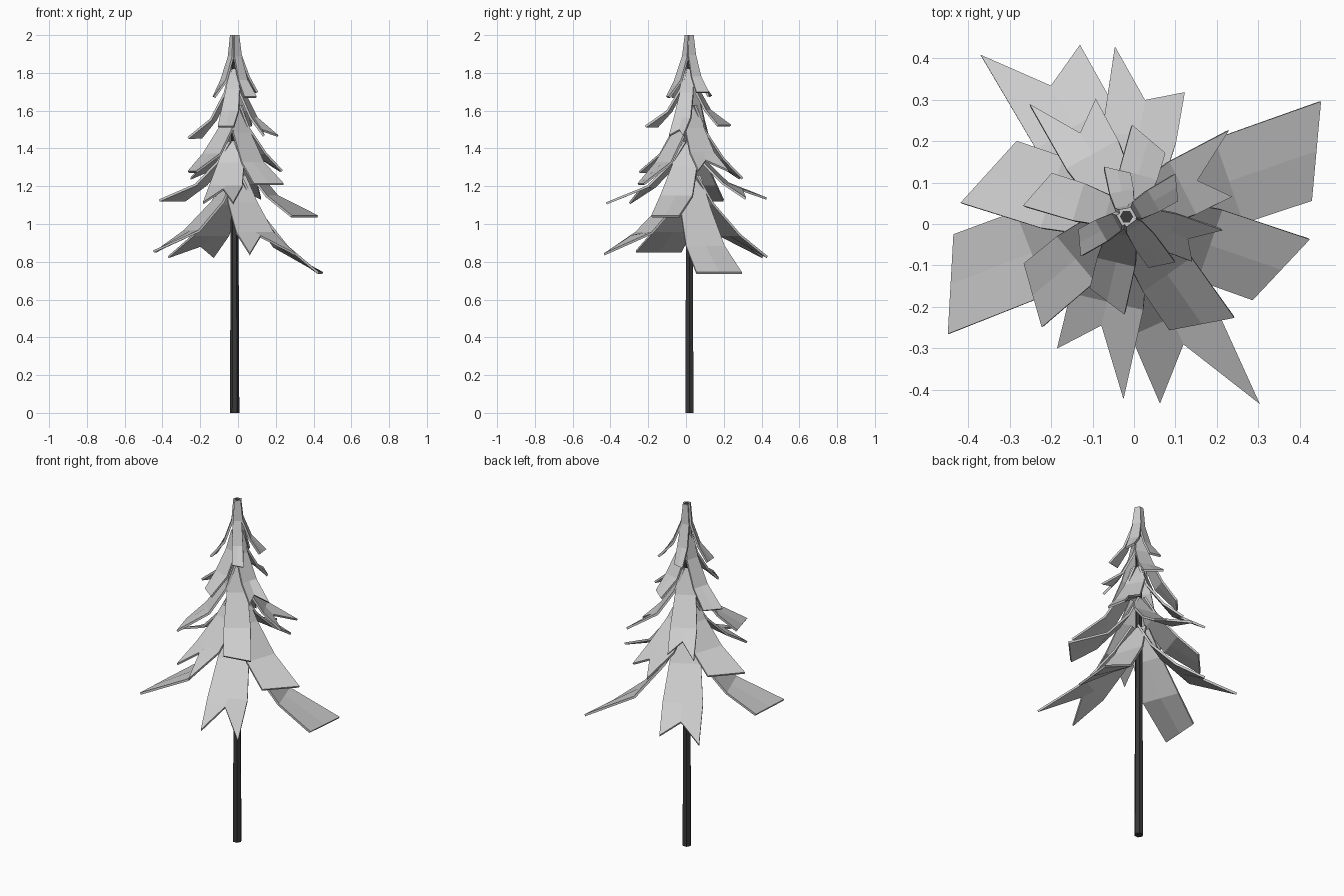
import bpy, bmesh
from math import radians, cos, sin
from mathutils import Vector, Matrix

if "Cube" in bpy.data.objects:
    bpy.data.objects.remove(bpy.data.objects["Cube"])

AXIS = Vector((-0.018, 0.018, 0))


def make_object(name, bm):
    bmesh.ops.recalc_face_normals(bm, faces=bm.faces)
    me = bpy.data.meshes.new(name)
    bm.to_mesh(me)
    bm.free()
    ob = bpy.data.objects.new(name, me)
    bpy.context.collection.objects.link(ob)
    return ob


def branch(name, root_z, width, angle, reach, tip_z, notch=0):
    """Drooping three-part blade with a slanted, sometimes forked, end."""
    a = radians(angle)
    out, side = Vector((cos(a), sin(a), 0)), Vector((-sin(a), cos(a), 0))
    drop = root_z - tip_z
    bm = bmesh.new()
    rows = []
    # share of reach, drop and half width at root, two bends and tip
    for fr, fd, fw in ((0, 0, 0.5), (0.22, 0.35, 0.77), (0.54, 0.73, 0.98), (1, 1, 1)):
        end = fr == 1
        row = []
        for s in (1, 0, -1):
            r = max(0.02, fr * reach)
            z = root_z - fd * drop
            if end:
                r += 0.45 * width * s - (notch if s == 0 else 0)
                z += 0.6 * notch if s == 0 else 0
            p = AXIS + out * r + side * (s * fw * width)
            row.append(bm.verts.new((p.x, p.y, z)))
        rows.append(row)
    for p, q in zip(rows, rows[1:]):
        for i in (0, 1):
            bm.faces.new((p[i], q[i], q[i + 1], p[i + 1]))
    ob = make_object(name, bm)
    # thickness grows towards the underside
    up = sum(p.normal.z for p in ob.data.polygons) > 0
    mod = ob.modifiers.new("thickness", "SOLIDIFY")
    mod.thickness = 0.012
    mod.offset = -1 if up else 1


# trunk: tapered six-sided post
bm = bmesh.new()
bmesh.ops.create_cone(bm, cap_ends=True, segments=6, radius1=0.025, radius2=0.016,
                      depth=2, matrix=Matrix.Rotation(radians(30), 4, "Z"))
bmesh.ops.translate(bm, verts=bm.verts, vec=AXIS + Vector((0, 0, 1)))
trunk = make_object("trunk", bm)
mat = bpy.data.materials.new("dark_bark")
mat.diffuse_color = (0.04, 0.04, 0.04, 1)
mat.use_nodes = True
mat.node_tree.nodes["Principled BSDF"].inputs["Base Color"].default_value = mat.diffuse_color
trunk.data.materials.append(mat)

# branch tiers from the lowest: root height, half width,
# then blades as (angle, reach, tip height, fork depth)
tier1 = (1.26, 0.11, [(19, 0.485, 0.745), (201, 0.455, 0.86),
                      (294, 0.495, 0.845, 0.157), (120, 0.465, 0.83, 0.1)])
tier2 = (1.44, 0.092, [(81, 0.36, 1.14, 0.075), (257, 0.39, 1.115, 0.12),
                       (341, 0.395, 1.045), (162, 0.35, 1.13)])
tier3 = (1.63, 0.073, [(119, 0.318, 1.245, 0.087), (220, 0.296, 1.28),
                       (27, 0.282, 1.285, 0.09), (305, 0.317, 1.215)])
tier4 = (1.82, 0.048, [(163, 0.225, 1.46), (74, 0.195, 1.525),
                       (340, 0.208, 1.47, 0.05), (257, 0.21, 1.52)])
tier5 = (2.0, 0.03, [(209, 0.13, 1.675), (30, 0.14, 1.7),
                     (101, 0.115, 1.68), (306, 0.145, 1.675)])
for t, (root_z, width, blades) in enumerate((tier1, tier2, tier3, tier4, tier5), 1):
    for k, blade in enumerate(blades, 1):
        branch(f"branch_tier{t}_{k}", root_z, width, *blade)
